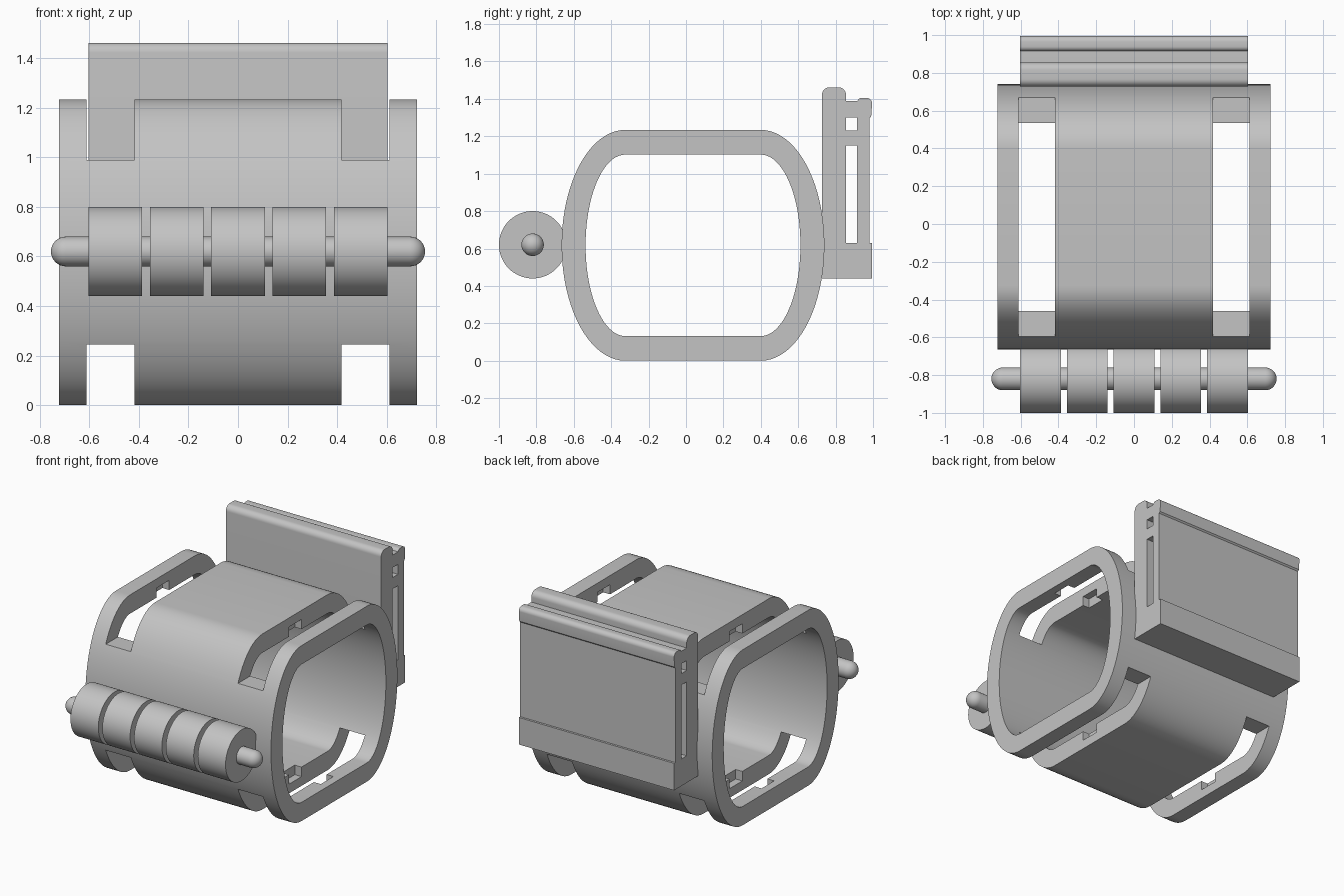
import bpy, bmesh
from math import sin, cos, pi

cube = bpy.data.objects.get("Cube")
if cube:
    bpy.data.objects.remove(cube)

grey = bpy.data.materials.new("plain grey")
grey.use_nodes = True
grey.diffuse_color = (0.55, 0.55, 0.55, 1)
grey.node_tree.nodes["Principled BSDF"].inputs["Base Color"].default_value = (0.55, 0.55, 0.55, 1)

MID_Z = 0.617


def arc(cy, cz, ry, rz, a0, a1, n):
    """Points on an elliptical arc in the side plane, angles in units of pi."""
    return [(cy + ry * cos(pi * (a0 + (a1 - a0) * i / n)),
             cz + rz * sin(pi * (a0 + (a1 - a0) * i / n))) for i in range(n + 1)]


def finish(name, bm):
    bmesh.ops.recalc_face_normals(bm, faces=bm.faces)
    mesh = bpy.data.meshes.new(name)
    bm.to_mesh(mesh)
    bm.free()
    mesh.materials.append(grey)
    obj = bpy.data.objects.new(name, mesh)
    bpy.context.collection.objects.link(obj)
    return obj


def prism(name, profile, x0, x1):
    """Extrude a side profile of (y, z) points along x."""
    bm = bmesh.new()
    face = bm.faces.new([bm.verts.new((x0, y, z)) for y, z in profile])
    ext = bmesh.ops.extrude_face_region(bm, geom=[face])
    moved = [v for v in ext["geom"] if isinstance(v, bmesh.types.BMVert)]
    bmesh.ops.translate(bm, verts=moved, vec=(x1 - x0, 0, 0))
    return finish(name, bm)


def box(name, x, y, z):
    return prism(name, [(y[0], z[0]), (y[1], z[0]), (y[1], z[1]), (y[0], z[1])], *x)


def cut(obj, cutters):
    """Subtract the cutters and bake the result."""
    for c in cutters:
        c.hide_render = True
        mod = obj.modifiers.new("cut", "BOOLEAN")
        mod.operation = "DIFFERENCE"
        mod.solver = "EXACT"
        mod.object = c
    bpy.context.view_layer.update()
    baked = bpy.data.meshes.new_from_object(
        obj.evaluated_get(bpy.context.evaluated_depsgraph_get()))
    obj.modifiers.clear()
    obj.data = baked
    for c in cutters:
        bpy.data.objects.remove(c)


def smooth(obj):
    bpy.ops.object.select_all(action="DESELECT")
    obj.select_set(True)
    bpy.context.view_layer.objects.active = obj
    bpy.ops.object.shade_smooth_by_angle(angle=0.5)


def stadium(ry, rz):
    """Flat top and bottom with half-elliptical front and back."""
    return (arc(0.40, MID_Z, ry, rz, -0.5, 0.5, 40)
            + arc(-0.325, MID_Z, ry, rz, 0.5, 1.5, 40))


# Hollow body with strap slots, and shallow grooves on the inner face
body = prism("body_ring", stadium(0.34, MID_Z), -0.722, 0.722)
cutters = [prism("bore", stadium(0.212, 0.485), -1, 1)]
for s in (-1, 1):
    slot_x = sorted((s * 0.417, s * 0.612))
    groove_x = sorted((s * 0.365, s * 0.665))
    for z, gz in (((0.99, 1.5), (1.0, 1.17)), ((-0.3, 0.245), (0.065, 0.24))):
        cutters.append(box("slot", slot_x, (-1, 1), z))
        cutters.append(box("groove", groove_x, (-0.03, 0.11), gz))
cut(body, cutters)
smooth(body)

# Back plate: tall rounded slab, thin outer leaf with a lip, and a foot
outline = [(0.727, 0.44), (0.995, 0.44), (0.995, 0.63), (0.98, 0.63), (0.98, 1.295),
           (0.99, 1.305)]
outline += arc(0.965, 1.375, 0.03, 0.03, 0, 0.5, 8)
outline += arc(0.94, 1.38, 0.025, 0.025, 0.5, 0.9, 5)
outline += [(0.905, 1.388), (0.855, 1.388)]
outline += arc(0.815, 1.422, 0.04, 0.04, 0, 0.5, 8)
outline += arc(0.767, 1.422, 0.04, 0.04, 0.5, 1, 8)
plate = prism("back_plate", outline, -0.604, 0.604)
cut(plate, [box("long_channel", (-1, 1), (0.855, 0.915), (0.63, 1.15)),
            box("short_channel", (-1, 1), (0.855, 0.915), (1.23, 1.30))])
smooth(plate)

# Row of rollers on the front
for i in range(5):
    x = (i - 2) * 0.2475
    roller = prism("roller", arc(-0.82, 0.62, 0.18, 0.18, 0, 2, 64)[:-1],
                   x - 0.108, x + 0.108)
    smooth(roller)

# Axle with domed ends, spun around the x axis
R, END = 0.06, 0.755
right_dome = [(END - R + R * cos(pi / 2 * i / 8), R * sin(pi / 2 * i / 8)) for i in range(9)]
path = right_dome + [(-x, r) for x, r in reversed(right_dome)]
bm = bmesh.new()
verts = [bm.verts.new((x, -0.82 + r, 0.62)) for x, r in path]
edges = [bm.edges.new(pair) for pair in zip(verts, verts[1:])]
bmesh.ops.spin(bm, geom=verts + edges, cent=(0, -0.82, 0.62), axis=(1, 0, 0),
               angle=2 * pi, steps=32)
bmesh.ops.remove_doubles(bm, verts=bm.verts, dist=0.0005)
smooth(finish("axle", bm))
